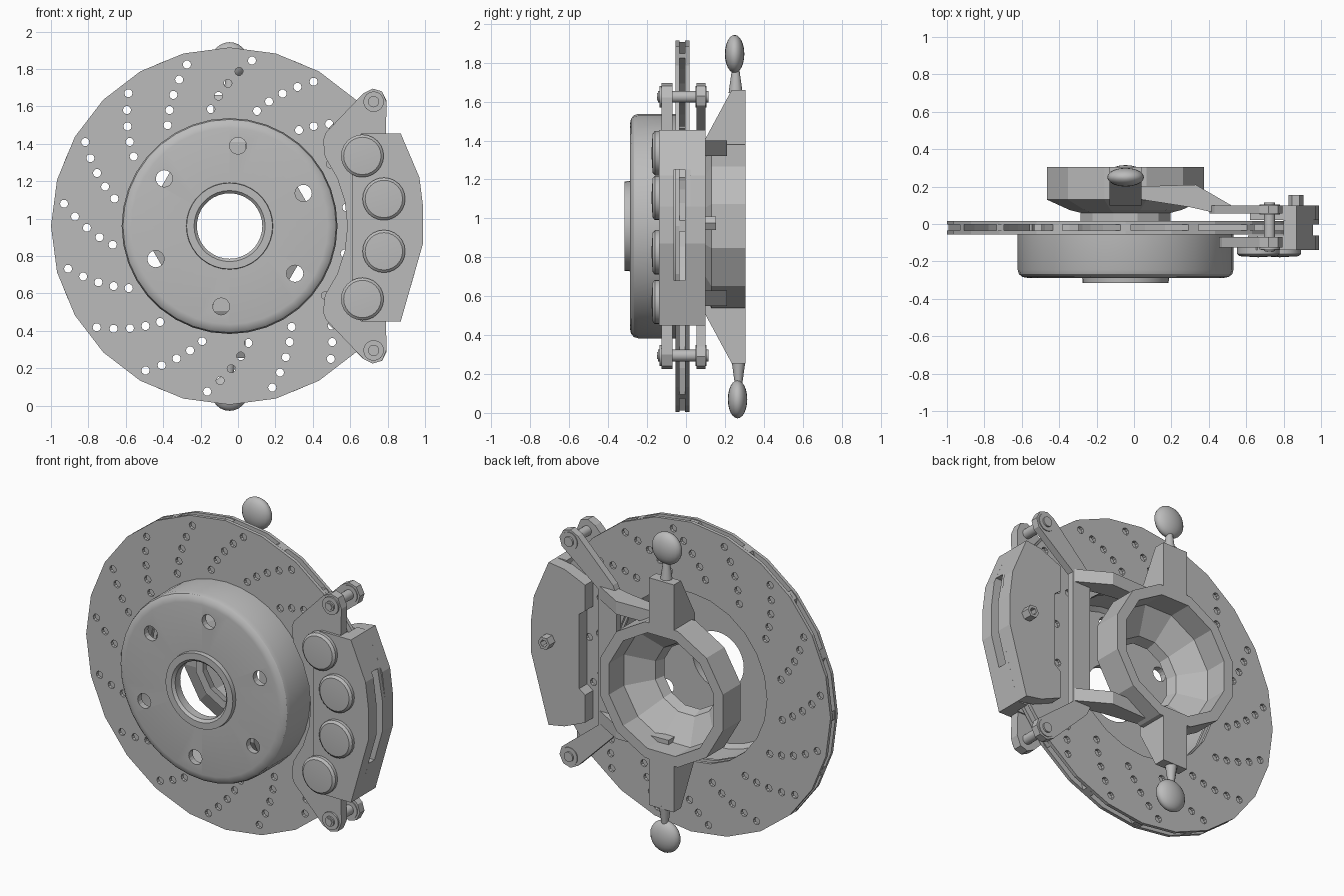
import bpy, bmesh, math
from mathutils import Vector, Matrix

if "Cube" in bpy.data.objects:
    bpy.data.objects.remove(bpy.data.objects["Cube"])

CX, CZ = -0.045, 0.96          # wheel axis
metal = bpy.data.materials.new("grey metal")
metal.use_nodes = True
GREY = (0.5, 0.5, 0.5, 1)
metal.diffuse_color = GREY
metal.node_tree.nodes["Principled BSDF"].inputs["Base Color"].default_value = GREY


def make(name, bm, smooth=30):
    bmesh.ops.remove_doubles(bm, verts=bm.verts, dist=1e-5)
    bmesh.ops.recalc_face_normals(bm, faces=bm.faces)
    me = bpy.data.meshes.new(name)
    bm.to_mesh(me)
    bm.free()
    me.materials.append(metal)
    if smooth:
        me.shade_smooth()
        me.set_sharp_from_angle(angle=math.radians(smooth))
    ob = bpy.data.objects.new(name, me)
    bpy.context.scene.collection.objects.link(ob)
    return ob


def add_prism(bm, pts, a, b, axis="y"):
    """Extrude a 2D outline between a and b along an axis."""
    place = {"y": lambda p, t: (p[0], t, p[1]),
             "x": lambda p, t: (t, p[0], p[1]),
             "z": lambda p, t: (p[0], p[1], t)}[axis]
    lo = [bm.verts.new(place(p, a)) for p in pts]
    hi = [bm.verts.new(place(p, b)) for p in pts]
    bm.faces.new(lo)
    bm.faces.new(hi[::-1])
    for i in range(len(pts)):
        j = (i + 1) % len(pts)
        bm.faces.new((lo[i], hi[i], hi[j], lo[j]))


def prism(name, pts, a, b, axis="y", smooth=0):
    bm = bmesh.new()
    add_prism(bm, pts, a, b, axis)
    return make(name, bm, smooth)


def polar(r, deg, cx=CX, cz=CZ):
    t = math.radians(deg)
    return (cx + r * math.cos(t), cz + r * math.sin(t))


def circle(r, n, cx=CX, cz=CZ, turn=0):
    return [polar(r, turn + 360 * i / n, cx, cz) for i in range(n)]


def lathe(name, profile, n, cx=CX, cz=CZ, closed=True, turn=0, smooth=30):
    """Spin an (r, y) profile about an axis parallel to y."""
    bm = bmesh.new()
    rings = [[bm.verts.new((x, y, z)) for x, z in circle(r, n, cx, cz, turn)]
             for r, y in profile]
    for k in range(len(rings) if closed else len(rings) - 1):
        a, b = rings[k], rings[(k + 1) % len(rings)]
        for i in range(n):
            j = (i + 1) % n
            bm.faces.new((a[i], a[j], b[j], b[i]))
    return make(name, bm, smooth)


def cut(ob, outlines, a, b):
    """Punch prisms through an object and bake the result."""
    bm = bmesh.new()
    for pts in outlines:
        add_prism(bm, pts, a, b)
    cutter = make("cutter", bm, 0)
    cutter.hide_render = True
    mod = ob.modifiers.new("holes", "BOOLEAN")
    mod.operation, mod.solver, mod.object = "DIFFERENCE", "EXACT", cutter
    dg = bpy.context.evaluated_depsgraph_get()
    me = bpy.data.meshes.new_from_object(ob.evaluated_get(dg))
    ob.modifiers.clear()
    ob.data = me
    bpy.data.objects.remove(cutter)


# Vented brake disc: two drilled plates joined by curved vanes
drill = []
for row in range(16):
    for k in range(5):
        x, z = polar(0.893 - 0.065 * k, 82.3 + 22.5 * row + 4.2 * k)
        drill.append(circle(0.022, 10, x, z))
for name, y0, y1 in (("disc_front_plate", -0.055, -0.034), ("disc_back_plate", -0.004, 0.017)):
    plate = lathe(name, [(0.955, y0), (0.955, y1), (0.52, y1), (0.52, y0)], 24, smooth=0)
    cut(plate, drill, y0 - 0.02, y1 + 0.02)

bm = bmesh.new()
for v in range(16):
    sides = [], []
    for k in range(5):
        r = 0.948 - 0.1 * k
        for side, sign in zip(sides, (1, -1)):
            side.append(polar(r, 90 + 22.5 * v + 6.4 * k + sign * 1.7))
    add_prism(bm, sides[0] + sides[1][::-1], -0.036, -0.002)
make("disc_vanes", bm, 0)

# Hat with rounded front edge, centre lip and bolt holes
hat = lathe("disc_hat", [
    (0.577, -0.05), (0.577, -0.245), (0.57, -0.268), (0.552, -0.283), (0.525, -0.288),
    (0.232, -0.288), (0.23, -0.315), (0.19, -0.315), (0.175, -0.3), (0.175, -0.25),
    (0.5, -0.25), (0.525, -0.23), (0.525, -0.05)], 36)
cut(hat, [circle(0.045, 16, *polar(0.432, 84 + 60 * i)) for i in range(6)], -0.35, -0.2)

# Hub carrier: faceted ring narrowing towards the disc
lathe("hub_carrier_ring", [
    (0.435, 0.305), (0.435, 0.13), (0.31, 0.075), (0.25, 0.06), (0.25, 0.0),
    (0.2, 0.0), (0.22, 0.06), (0.37, 0.16), (0.37, 0.305)], 12, turn=15, smooth=0)

# Upper and lower posts, each with a tapered neck and a flattened ball
for s, label, by in ((1, "upper", 0.25), (-1, "lower", 0.265)):
    z = lambda d: CZ + s * d - (0.005 if s < 0 else 0.0)
    prism(label + "_post", [(0.305, z(0.70)), (0.235, z(0.70)), (0.1, z(0.45)),
                            (0.1, z(0.38)), (0.305, z(0.38))], CX - 0.085, CX + 0.085, "x")
    bm = bmesh.new()
    bmesh.ops.create_cone(bm, cap_ends=True, segments=12, radius1=0.036, radius2=0.018, depth=0.13,
                          matrix=Matrix.Translation((CX, by + 0.005, z(0.75)))
                          @ Matrix.Rotation(0 if s > 0 else math.pi, 4, "X"))
    make(label + "_neck", bm)
    bm = bmesh.new()
    bmesh.ops.create_uvsphere(bm, u_segments=20, v_segments=12, radius=1,
                              matrix=Matrix.Translation((CX, by, z(0.885)))
                              @ Matrix.Diagonal((0.098, 0.05, 0.098, 1)))
    make(label + "_ball", bm, 60)

# Arms from the carrier to the bracket
arm = [(-0.02, 0.2), (0.33, 0.21), (0.52, 0.1), (0.45, 0.056), (0.3, 0.09), (-0.02, 0.14)]
for label, zc in (("upper_arm", 1.36), ("lower_arm", 0.59)):
    prism(label, arm, zc - 0.04, zc + 0.04, "z")


def mirrored(half):
    """Complete an outline given as (x, height above the axis)."""
    return [(x, CZ + h) for x, h in half] + [(x, CZ - h) for x, h in reversed(half)]


# Bracket behind the disc, with an ear at each end
prism("bracket", mirrored([(0.53, 0.42), (0.78, 0.62), (0.795, 0.67), (0.77, 0.72), (0.72, 0.735),
                           (0.67, 0.71), (0.43, 0.47), (0.405, 0.42)]), 0.055, 0.1)

# Front plate of the caliper: ears outside, concave edge towards the hat
arc = [polar(0.63, a) for a in (36, 24, 12, 0, -12, -24, -36)]
ear = [(0.79, 0.5), (0.795, 0.66), (0.77, 0.72), (0.72, 0.735), (0.67, 0.71), (0.47, 0.5), (0.455, 0.46)]
prism("caliper_front_plate",
      [(x, CZ + h) for x, h in ear] + arc + [(x, CZ - h) for x, h in reversed(ear)], -0.125, -0.07)

# Guide pins with heads and bolts
for label, s in (("upper", 1), ("lower", -1)):
    px, pz = 0.725, CZ + s * 0.665
    prism(label + "_guide_pin", circle(0.03, 16, px, pz), -0.145, 0.115, smooth=30)
    for part, y0, y1 in (("front", -0.135, -0.085), ("back", 0.05, 0.105)):
        prism(f"{label}_{part}_collar", circle(0.055, 16, px, pz), y0, y1, smooth=30)
    prism(label + "_pin_socket", circle(0.022, 6, px, pz), -0.15, -0.14)

# Caliper body: front and back halves joined by two bridges around a window
outer = [(0.87, 0.45), (0.99, 0.87), (0.99, 1.06), (0.97, 1.22), (0.87, 1.455)]
prism("caliper_front_half", outer + [(0.66, 1.455), (0.61, 1.4), (0.61, 0.5), (0.66, 0.45)], -0.14, -0.062)
prism("caliper_back_half", outer + [(0.76, 1.44), (0.62, 1.38), (0.62, 1.22), (0.66, 1.19),
                                    (0.66, 0.73), (0.62, 0.7), (0.62, 0.53), (0.76, 0.47)], 0.022, 0.1)
prism("caliper_upper_bridge", [(0.80, 1.455), (0.87, 1.455), (0.957, 1.25), (0.84, 1.25)], -0.062, 0.022)
prism("caliper_lower_bridge", [(0.80, 0.45), (0.87, 0.45), (0.936, 0.68), (0.84, 0.68)], -0.062, 0.022)
prism("caliper_window_side", [(0.936, 0.68), (0.99, 0.87), (0.99, 1.06), (0.957, 1.25),
                              (0.90, 1.25), (0.92, 0.96), (0.90, 0.68)], -0.004, 0.022)

# Piston caps
for i, (px, h) in enumerate(((0.665, 0.375), (0.78, 0.145), (0.78, -0.135), (0.665, -0.39))):
    lathe(f"piston_cap_{i + 1}", [(0.114, -0.12), (0.114, -0.16), (0.1, -0.172), (0.0, -0.178)],
          24, px, CZ + h, closed=False)

# Bleeder nut on the back
lathe("bleeder_nut", [(0.04, 0.09), (0.04, 0.155), (0.022, 0.155), (0.022, 0.11), (0.0, 0.11)],
      6, 0.865, 0.975, closed=False, smooth=0)
